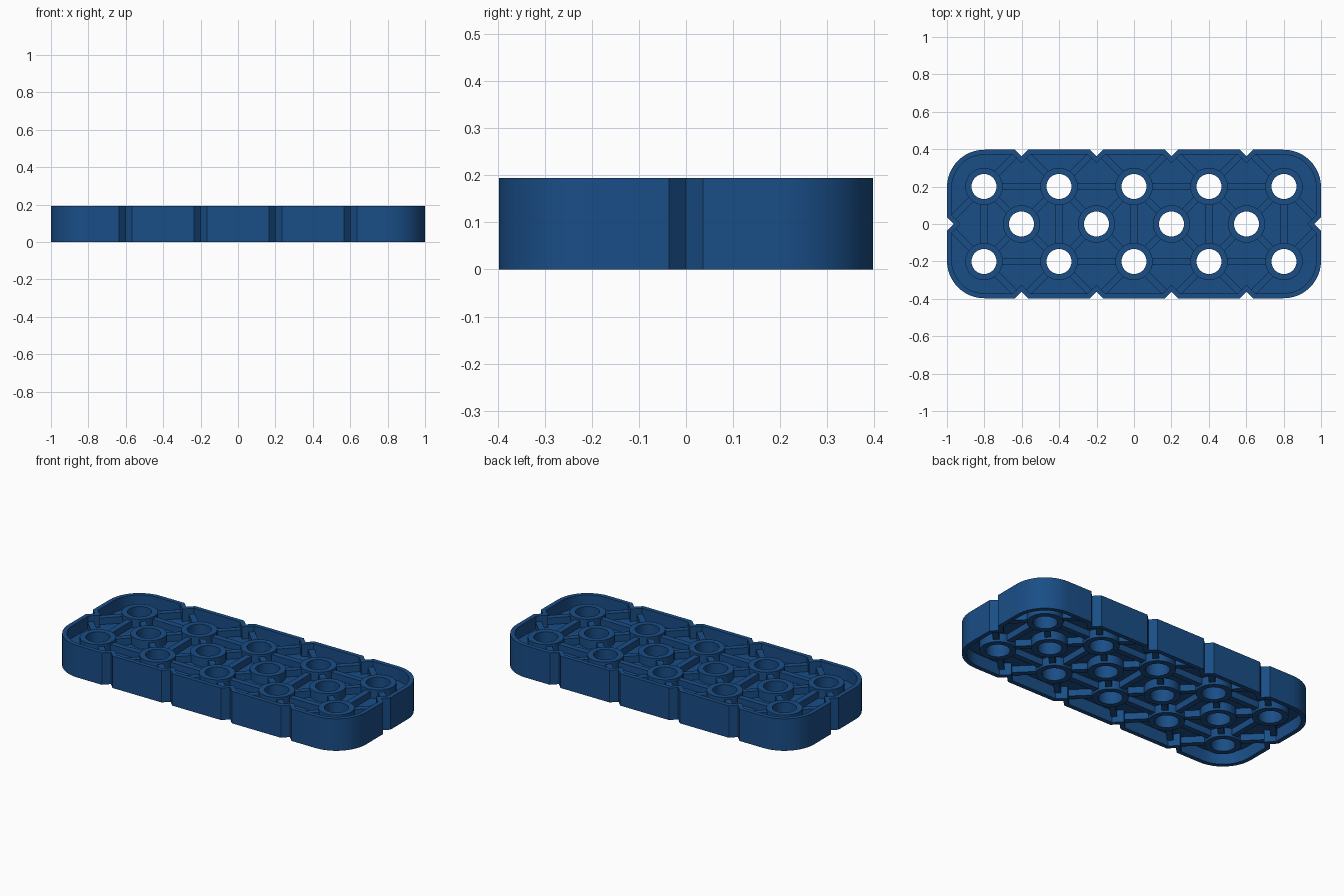
import bpy, bmesh, math
from mathutils import Vector

if "Cube" in bpy.data.objects:
    bpy.data.objects.remove(bpy.data.objects["Cube"])

P = 0.2005            # half the hole pitch
HX, HY, H = 1.0, 0.397, 0.194
R, NOTCH, WALL = 0.2, 0.036, 0.026
RIB_Z, BOSS_Z, WEB_Z = 0.035, 0.022, 0.075   # setback of each level from the rim
blue = bpy.data.materials.new("blue")
blue.diffuse_color = (0.01, 0.075, 0.24, 1)
blue.use_nodes = True
blue.node_tree.nodes["Principled BSDF"].inputs["Base Color"].default_value = blue.diffuse_color


def outline(t):
    """Rounded rectangle with V notches, inset by t."""
    hx, hy, r = HX - t, HY - t, R - t
    w = NOTCH + t * (math.sqrt(2) - 1)
    pts = []

    def notch(x, y, dx, dy):          # travel direction dx, dy; inward is its left
        for s, d in ((-1, 0), (0, 1), (1, 0)):
            pts.append((x + dx * w * s - dy * w * d, y + dy * w * s + dx * w * d))

    def corner(sx, sy, a0):
        for i in range(13):
            a = math.radians(a0 + 90 * i / 12)
            pts.append((sx * (hx - r) + r * math.cos(a), sy * (hy - r) + r * math.sin(a)))

    for x in (-3, -1, 1, 3):
        notch(x * P, -hy, 1, 0)
    corner(1, -1, -90)
    notch(hx, 0, 0, 1)
    corner(1, 1, 0)
    for x in (3, 1, -1, -3):
        notch(x * P, hy, -1, 0)
    corner(-1, 1, 90)
    notch(-hx, 0, 0, -1)
    corner(-1, -1, 180)
    return pts


def prism(bm, pts, z0, z1):
    lo = [bm.verts.new((x, y, z0)) for x, y in pts]
    hi = [bm.verts.new((x, y, z1)) for x, y in pts]
    bm.faces.new(lo[::-1])
    bm.faces.new(hi)
    n = len(pts)
    for i in range(n):
        j = (i + 1) % n
        bm.faces.new((lo[i], lo[j], hi[j], hi[i]))


def disc(c, r, n=32):
    return [(c[0] + r * math.cos(2 * math.pi * i / n),
             c[1] + r * math.sin(2 * math.pi * i / n)) for i in range(n)]


def bar(a, b, w):
    a, b = Vector(a), Vector(b)
    d = (b - a).normalized()
    s = Vector((-d.y, d.x)) * w / 2
    return [tuple(p) for p in (a - s, b - s, b + s, a + s)]


def make(name, prisms):
    bm = bmesh.new()
    for p in prisms:
        prism(bm, *p)
    me = bpy.data.meshes.new(name)
    bm.to_mesh(me)
    bm.free()
    ob = bpy.data.objects.new(name, me)
    bpy.context.collection.objects.link(ob)
    me.materials.append(blue)
    return ob


def combine(ob, other, op):
    m = ob.modifiers.new(op, 'BOOLEAN')
    m.operation, m.object, m.solver, m.use_self = op, other, 'EXACT', True
    bpy.context.view_layer.objects.active = ob
    bpy.ops.object.modifier_apply(modifier=m.name)
    bpy.data.objects.remove(other)


# Staggered hole centres, in half pitches
outer = [(x, y) for y in (-1, 1) for x in (-4, -2, 0, 2, 4)]
middle = [(x, 0) for x in (-3, -1, 1, 3)]
holes = [(x * P, y * P) for x, y in outer + middle]

# Ribs: diagonals to neighbours and notches, plus straight bars between outer holes
ribs = []
for x, y in outer:
    for sx in (-1, 1):
        for sy in (-1, 1):
            ex, ey = x + sx, y + sy
            at_notch = abs(ey) == 2 or abs(ex) == 5
            if abs(ex) == 5 and abs(ey) == 2:
                continue
            k = 0.87 if at_notch else 1
            ribs.append(((x * P, y * P), ((x + sx * k) * P, (y + sy * k) * P)))
    if x < 4:
        ribs.append(((x * P, y * P), ((x + 2) * P, y * P)))
    if y < 0:
        ribs.append(((x * P, -P), (x * P, P)))

# Walled plate with a pocket on each face
plate = make("plate", [(outline(0), 0, H)])
inner = outline(WALL)
combine(plate, make("pockets", [(inner, -0.1, WEB_Z), (inner, H - WEB_Z, H + 0.1)]), 'DIFFERENCE')

# Ribs and hole bosses, then the through holes
combine(plate, make("ribs", [(bar(a, b, 0.035), RIB_Z, H - RIB_Z) for a, b in ribs]), 'UNION')
combine(plate, make("bosses", [(disc(c, 0.1), BOSS_Z, H - BOSS_Z) for c in holes]), 'UNION')
combine(plate, make("holes", [(disc(c, 0.067), -0.1, H + 0.1) for c in holes]), 'DIFFERENCE')

plate.select_set(True)
bpy.context.view_layer.objects.active = plate
bpy.ops.object.shade_smooth_by_angle(angle=math.radians(30))
